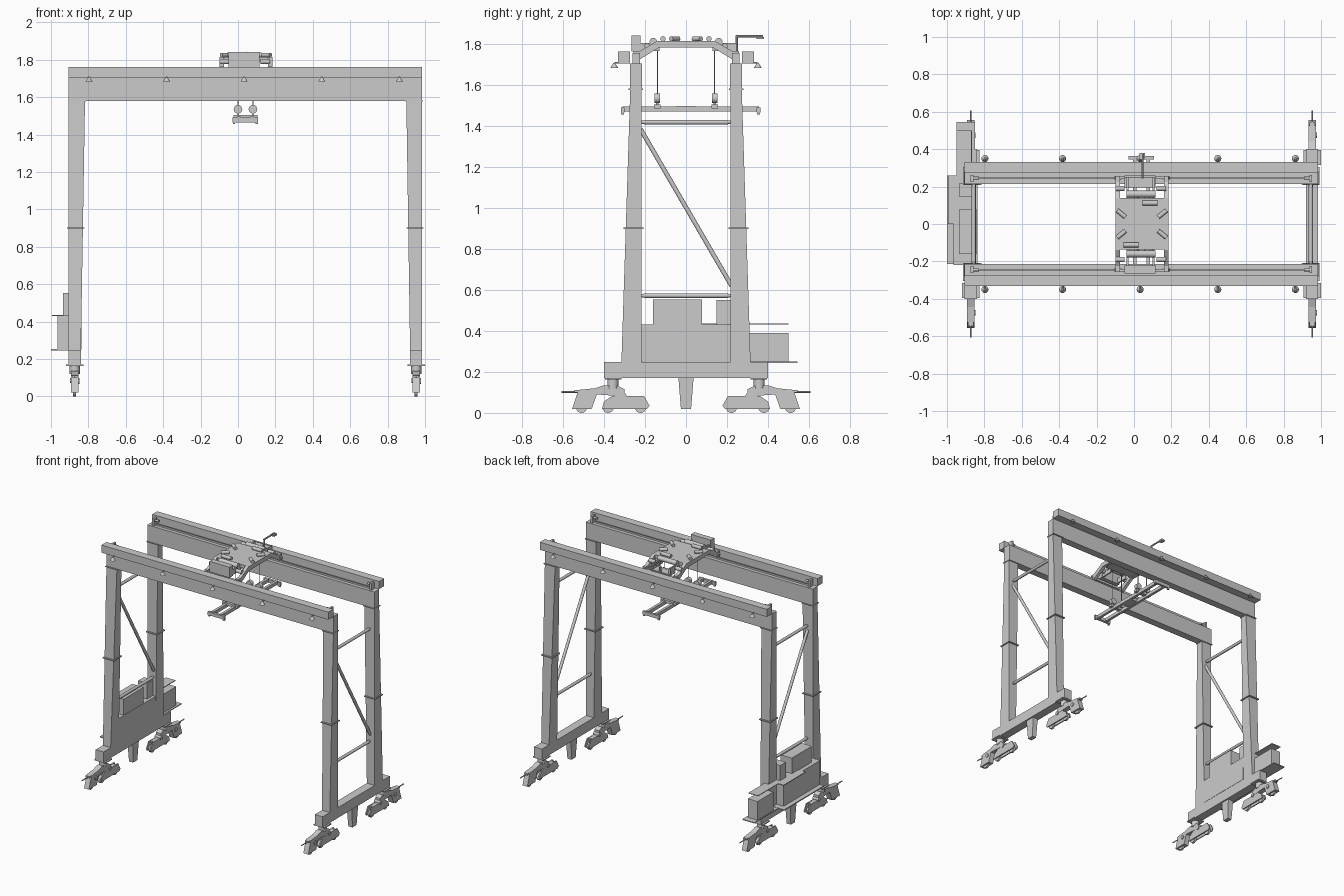
import bpy, bmesh, math
from mathutils import Vector


def make(name, bm):
    bmesh.ops.recalc_face_normals(bm, faces=bm.faces[:])
    me = bpy.data.meshes.new(name)
    bm.to_mesh(me)
    bm.free()
    ob = bpy.data.objects.new(name, me)
    bpy.context.collection.objects.link(ob)
    return ob


def frustum(name, low, high, z0, z1):
    """Box between two rectangles (x0, x1, y0, y1) at two heights."""
    bm = bmesh.new()
    rings = []
    for (a, b, c, d), z in ((low, z0), (high, z1)):
        rings.append([bm.verts.new((x, y, z)) for x, y in ((a, c), (b, c), (b, d), (a, d))])
    bm.faces.new(rings[0])
    bm.faces.new(rings[1])
    for i in range(4):
        j = (i + 1) % 4
        bm.faces.new((rings[0][i], rings[0][j], rings[1][j], rings[1][i]))
    return make(name, bm)


def box(name, x0, x1, y0, y1, z0, z1):
    r = (min(x0, x1), max(x0, x1), min(y0, y1), max(y0, y1))
    return frustum(name, r, r, z0, z1)


def side_plate(name, profile, x0, x1):
    """Extrude a (y, z) outline along x."""
    bm = bmesh.new()
    f = bm.faces.new([bm.verts.new((x0, y, z)) for y, z in profile])
    ext = bmesh.ops.extrude_face_region(bm, geom=[f])["geom"]
    bmesh.ops.translate(bm, vec=(x1 - x0, 0, 0),
                        verts=[v for v in ext if isinstance(v, bmesh.types.BMVert)])
    return make(name, bm)


def rod(name, p, q, r, r2=None, n=16):
    p, q = Vector(p), Vector(q)
    bm = bmesh.new()
    bmesh.ops.create_cone(bm, cap_ends=True, segments=n, radius1=r,
                          radius2=r if r2 is None else r2, depth=(q - p).length)
    bm.transform((q - p).to_track_quat('Z', 'Y').to_matrix().to_4x4())
    bmesh.ops.translate(bm, vec=(p + q) / 2, verts=bm.verts[:])
    for f in bm.faces:
        f.smooth = len(f.verts) == 4 and n > 8
    for e in bm.edges:
        e.smooth = all(f.smooth for f in e.link_faces)
    return make(name, bm)


# Main girders with rail, outer walkway box, stops and lamps
for s in (-1, 1):
    box("girder", -0.905, 0.985, s * 0.215, s * 0.272, 1.58, 1.705)
    box("walkway_box", -0.905, 0.985, s * 0.272, s * 0.332, 1.705, 1.762)
    box("trolley_rail", -0.85, 0.93, s * 0.241, s * 0.249, 1.705, 1.717)
    for x, d in ((-0.865, 1), (0.945, -1)):
        box("rail_stop", x - 0.008, x + 0.008, s * 0.225, s * 0.262, 1.705, 1.755)
        rod("stop_buffer", (x, s * 0.245, 1.74), (x + d * 0.035, s * 0.245, 1.74), 0.008)
    for i in range(5):
        x = -0.797 + i * 0.415
        rod("lamp_shade", (x, s * 0.35, 1.683), (x, s * 0.35, 1.706), 0.019, 0.005)
        rod("lamp_arm", (x, s * 0.35, 1.708), (x, s * 0.315, 1.708), 0.004, n=8)

# End frames: sill, legs, ties, diagonal, centre post
ARM = [(0.555, 0.02), (0.46, 0.02), (0.435, 0.09), (0.30, 0.08), (0.30, 0.115),
       (0.33, 0.13), (0.40, 0.135), (0.445, 0.12), (0.525, 0.112)]
TRUCK = [(0.41, 0.02), (0.19, 0.02), (0.178, 0.035), (0.205, 0.083), (0.36, 0.083), (0.40, 0.055)]
for side, x0, x1, xc in ((-1, -0.905, -0.84, -0.873), (1, 0.92, 0.985, 0.953)):
    box("sill_beam", x0, x1, -0.4, 0.4, 0.17, 0.248)
    tx0, tx1 = (x0, x1 + 0.022) if side < 0 else (x0 - 0.02, x1)
    for s in (-1, 1):
        ya, yb, yt = s * 0.218, s * 0.315, s * 0.272
        frustum("leg", (x0, x1, min(ya, yb), max(ya, yb)),
                (tx0, tx1, min(ya, yt), max(ya, yt)), 0.248, 1.58)
        box("leg_splice", (x0 + tx0) / 2 - 0.008, (x1 + tx1) / 2 + 0.008,
            s * 0.208, s * 0.306, 0.897, 0.904)
        box("leg_top_flange", tx0 - 0.005, tx1 + 0.005, s * 0.21, s * 0.28, 1.576, 1.582)
        # Travel bogie
        box("pivot_plate", xc - 0.046, xc + 0.046, s * 0.315, s * 0.395, 0.162, 0.17)
        rod("pivot", (xc, s * 0.357, 0.12), (xc, s * 0.357, 0.165), 0.027)
        side_plate("bogie_arm", [(s * y, z) for y, z in ARM], xc - 0.02, xc + 0.02)
        for o in (-0.019, 0.011):
            side_plate("wheel_truck", [(s * y, z) for y, z in TRUCK], xc + o, xc + o + 0.008)
        box("truck_top", xc - 0.019, xc + 0.019, s * 0.225, s * 0.35, 0.066, 0.082)
        rod("truck_pin", (xc - 0.025, s * 0.305, 0.085), (xc + 0.025, s * 0.305, 0.085), 0.014)
        for y in (0.51, 0.38, 0.222):
            rod("wheel", (xc - 0.008, s * y, 0.027), (xc + 0.008, s * y, 0.027), 0.027, n=24)
        rod("bogie_motor", (xc + 0.012, s * 0.475, 0.08), (xc + 0.026, s * 0.475, 0.08), 0.014)
        box("bogie_cover", xc - 0.015, xc + 0.015, s * 0.5, s * 0.545, 0.1, 0.112)
        rod("bumper", (xc, s * 0.52, 0.102), (xc, s * 0.608, 0.102), 0.004, n=8)
    frustum("centre_post", (xc - 0.017, xc + 0.017, -0.025, 0.025),
            (xc - 0.022, xc + 0.022, -0.037, 0.037), 0.02, 0.17)
    xt = -0.857 if side < 0 else 0.945
    for z in (1.418, 0.572):
        rod("tie", (xt, -0.2, z), (xt, 0.2, z), 0.011)
        for s in (-1, 1):
            rod("tie_end", (xt, s * 0.2, z), (xt, s * 0.222, z), 0.011, 0.006)
    rod("diagonal_brace", (xt, -0.222, 1.385), (xt, 0.222, 0.62), 0.011)

# Power and control houses on the left frame
box("house_floor", -1.0, -0.84, -0.215, 0.26, 0.244, 0.252)
box("control_house", -0.965, -0.838, -0.218, 0.218, 0.25, 0.432)
box("house_ledge", -0.995, -0.9, 0.0, 0.26, 0.43, 0.436)
box("upper_cabinet", -0.935, -0.84, -0.16, 0.077, 0.432, 0.553)
box("side_cabinet", -0.935, -0.86, 0.148, 0.216, 0.432, 0.55)
box("generator", -0.945, -0.865, 0.31, 0.5, 0.25, 0.39)
box("generator_floor", -0.95, -0.85, 0.26, 0.545, 0.244, 0.25)
box("generator_canopy", -0.95, -0.87, 0.25, 0.5, 0.431, 0.436)

# Trolley frame riding on the rails
FRAME = [(-0.257, 1.722), (-0.257, 1.765), (-0.225, 1.765), (-0.14, 1.815), (0.14, 1.815),
         (0.225, 1.765), (0.257, 1.765), (0.257, 1.722), (0.23, 1.722), (0.13, 1.783),
         (-0.13, 1.783), (-0.23, 1.722)]
for x in (-0.1, 0.16):
    side_plate("trolley_side_frame", FRAME, x, x + 0.024)
box("trolley_deck", -0.1, 0.184, -0.135, 0.14, 1.79, 1.815)
for s in (-1, 1):
    for x in (-0.088, 0.172):
        rod("trolley_wheel", (x, s * 0.237, 1.736), (x, s * 0.253, 1.736), 0.02, n=24)
    box("trolley_end_beam", -0.08, 0.165, s * 0.24, s * 0.255, 1.735, 1.752)
    # Rope drum, stands and motor
    rod("rope_drum", (-0.04, s * 0.16, 1.812), (0.115, s * 0.16, 1.812), 0.018)
    for x in (-0.035, 0.105):
        box("drum_stand", x - 0.005, x + 0.005, s * 0.13, s * 0.25, 1.765, 1.805)
    xm = -0.015 if s < 0 else 0.085
    rod("hoist_motor", (xm - 0.04, s * 0.112, 1.825), (xm + 0.04, s * 0.112, 1.825), 0.013)
    for x in (0.0, 0.08):
        rod("rope", (x, s * 0.14, 1.55), (x, s * 0.14, 1.8), 0.0025, n=6)
        rod("sheave", (x, s * 0.14 - 0.014, 1.535), (x, s * 0.14 + 0.014, 1.535), 0.023, n=20)
        rod("sheave_axle", (x - 0.012, s * 0.14, 1.535), (x + 0.012, s * 0.14, 1.535), 0.014)
        box("sheave_hanger", x - 0.005, x + 0.005, s * 0.134, s * 0.146, 1.485, 1.53)
    # Corner rope winches
    for d in (-1, 1):
        c = Vector((0.042 + d * 0.11, s * 0.055, 1.825))
        v = Vector((d * 0.022, s * -0.018 * -1, 0))
        rod("corner_winch", c - v, c + v, 0.012)
        rod("side_motor", (0.035 + d * 0.085, s * 0.19, 1.79), (0.035 + d * 0.135, s * 0.19, 1.79), 0.014)

# Electrical box at the front, railing and cable arm at the back
box("trolley_cabinet", -0.05, 0.115, -0.265, -0.222, 1.762, 1.842)
box("back_platform", -0.05, 0.115, 0.195, 0.258, 1.757, 1.764)
for x in (-0.045, 0.032, 0.11):
    rod("rail_post", (x, 0.25, 1.76), (x, 0.25, 1.8), 0.003, n=6)
rod("rail_top", (-0.045, 0.25, 1.8), (0.11, 0.25, 1.8), 0.003, n=6)
rod("cable_mast", (0.045, 0.248, 1.76), (0.045, 0.248, 1.84), 0.006, n=8)
rod("cable_arm", (0.045, 0.243, 1.837), (0.045, 0.375, 1.837), 0.006, n=8)
box("cable_arm_head", 0.03, 0.06, 0.345, 0.38, 1.823, 1.835)

# Spreader
for x in (-0.006, 0.066):
    box("spreader_beam", x, x + 0.02, -0.31, 0.355, 1.47, 1.495)
for y in (-0.318, 0.345):
    box("spreader_end", -0.03, 0.108, y, y + 0.018, 1.465, 1.49)
    for x in (-0.028, 0.094):
        box("twist_lock", x, x + 0.012, y + 0.002, y + 0.016, 1.455, 1.466)
for y in (-0.14, 0.14):
    box("spreader_crosshead", -0.025, 0.105, y - 0.015, y + 0.015, 1.485, 1.505)
box("spreader_centre", -0.005, 0.085, -0.05, 0.05, 1.475, 1.498)
